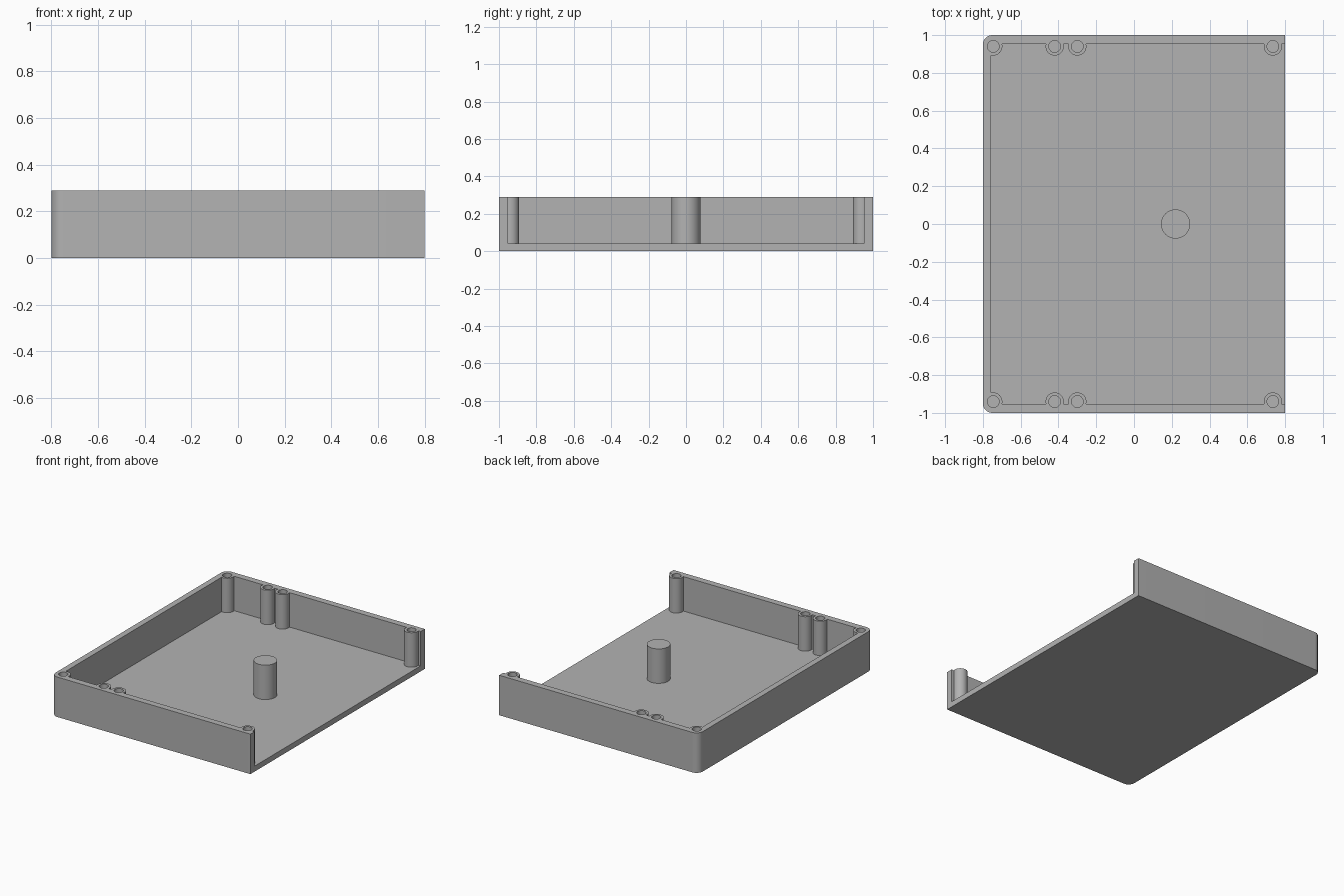
import bpy
import bmesh
import math

HEIGHT, FLOOR = 0.29, 0.04
BOSS_X = (-0.745, -0.42, -0.30, 0.735)
BOSS_Y = 0.94

cube = bpy.data.objects.get("Cube")
if cube:
    bpy.data.objects.remove(cube, do_unlink=True)

grey = bpy.data.materials.new("plain_grey")
grey.use_nodes = True
colour = (0.45, 0.45, 0.45, 1)
grey.diffuse_color = colour
grey.node_tree.nodes["Principled BSDF"].inputs["Base Color"].default_value = colour


def prism(name, outline, z0, z1):
    """Extrude a counter-clockwise outline from z0 to z1."""
    bm = bmesh.new()
    base = bm.faces.new([bm.verts.new((x, y, z0)) for x, y in outline])
    top = bmesh.ops.extrude_face_region(bm, geom=[base])["geom"]
    for v in top:
        if isinstance(v, bmesh.types.BMVert):
            v.co.z = z1
    bmesh.ops.recalc_face_normals(bm, faces=bm.faces)
    mesh = bpy.data.meshes.new(name)
    bm.to_mesh(mesh)
    bm.free()
    mesh.materials.append(grey)
    obj = bpy.data.objects.new(name, mesh)
    bpy.context.collection.objects.link(obj)
    return obj


def arc(cx, cy, r, start=0, sweep=360, steps=48):
    count = steps if sweep == 360 else steps + 1
    angles = [math.radians(start + sweep * i / steps) for i in range(count)]
    return [(cx + r * math.cos(a), cy + r * math.sin(a)) for a in angles]


def activate(obj):
    bpy.ops.object.select_all(action="DESELECT")
    obj.select_set(True)
    bpy.context.view_layer.objects.active = obj


def subtract(target, cutter):
    """Cut one solid from another, then drop the cutter."""
    cutter.hide_render = True
    mod = target.modifiers.new("cut", "BOOLEAN")
    mod.operation = "DIFFERENCE"
    mod.solver = "EXACT"
    mod.object = cutter
    activate(target)
    bpy.ops.object.modifier_apply(modifier=mod.name)
    bpy.data.objects.remove(cutter, do_unlink=True)


# Tray block: two rounded corners on the closed end
tray = prism("tray", [(0.8, -1), (0.8, 1)]
             + arc(-0.75, 0.95, 0.05, 90, 90, 12)
             + arc(-0.75, -0.95, 0.05, 180, 90, 12), 0, HEIGHT)

# Cavity, open at the top and at one end, leaving the screw bosses standing
cavity = prism("cavity", [(-0.757, -0.953), (1, -0.953), (1, 0.953), (-0.757, 0.953)],
               FLOOR, 0.5)
posts = [(x, y) for x in BOSS_X for y in (-BOSS_Y, BOSS_Y)]
for x, y in posts:
    subtract(cavity, prism("boss", arc(x, y, 0.048), -0.1, 0.6))
subtract(tray, cavity)

# Screw holes down the bosses
for x, y in posts:
    subtract(tray, prism("hole", arc(x, y, 0.031, steps=32), FLOOR, 0.5))

# Solid post standing on the floor
post = prism("centre_post", arc(0.22, 0, 0.077, steps=64), FLOOR - 0.01, HEIGHT)

for obj in (tray, post):
    activate(obj)
    bpy.ops.object.shade_smooth_by_angle(angle=math.radians(30))
